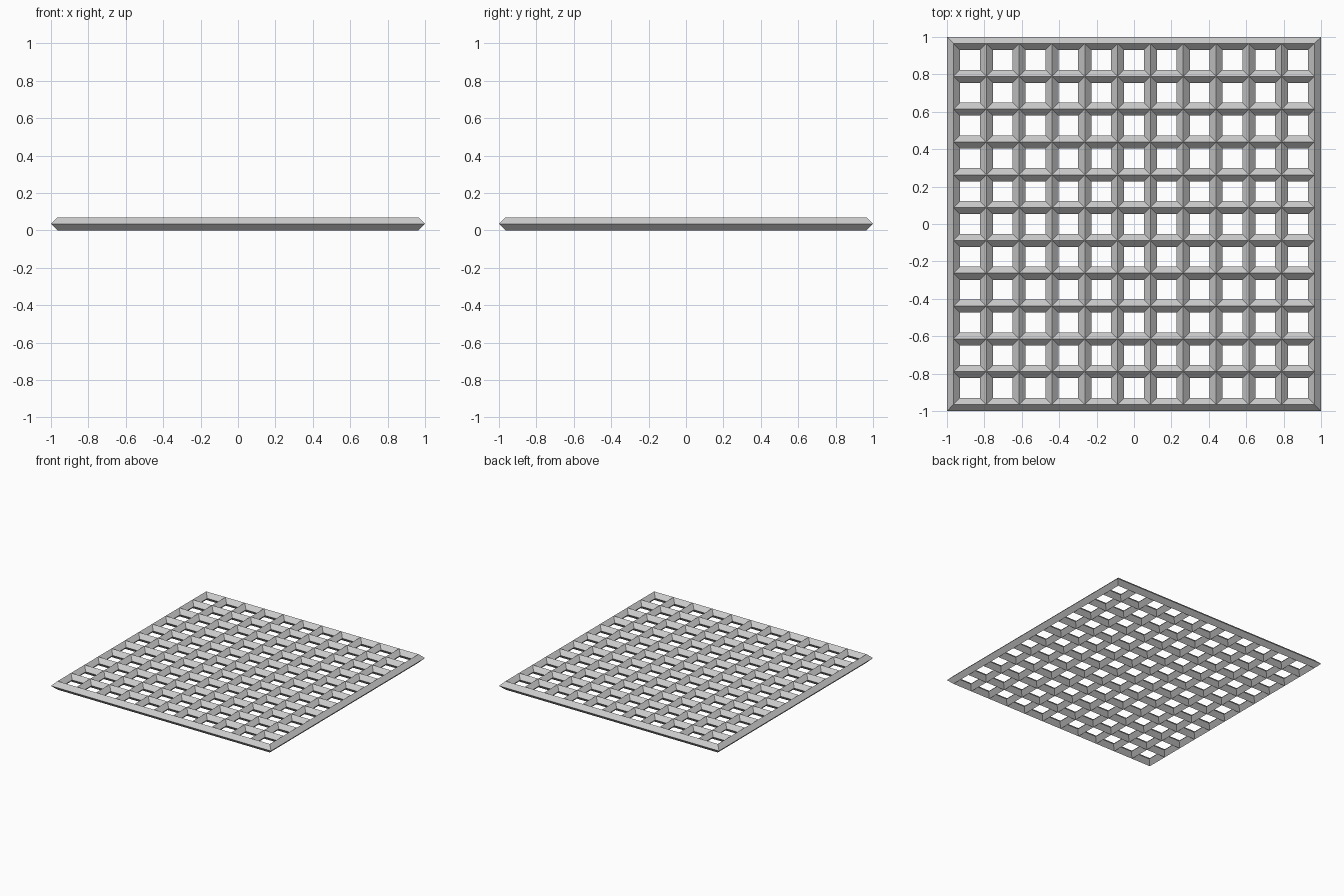
import bpy, bmesh
from mathutils import Matrix

if "Cube" in bpy.data.objects:
    bpy.data.objects.remove(bpy.data.objects["Cube"])

CELLS = 11        # openings per side
R = 0.035         # half width and half height of each diamond-section bar
CREST = 1.0 - R   # position of the outermost bar centre line

bm = bmesh.new()

# Crest lines of the bars: a grid on the top level
bmesh.ops.create_grid(bm, x_segments=CELLS, y_segments=CELLS, size=CREST,
                      matrix=Matrix.Translation((0, 0, R)))
cells = bm.faces[:]

# Outer slope: extrude the border outwards and down to mid height
border = [e for e in bm.edges if e.is_boundary]
skirt = bmesh.ops.extrude_edge_only(bm, edges=border)["geom"]
for v in (g for g in skirt if isinstance(g, bmesh.types.BMVert)):
    v.co = (v.co.x / CREST, v.co.y / CREST, 0)

# Inner slopes: inset each cell, drop it to mid height and open it
bmesh.ops.inset_individual(bm, faces=cells, thickness=R, use_even_offset=True)
for v in {v for f in cells for v in f.verts}:
    v.co.z = 0
bmesh.ops.delete(bm, geom=cells, context='FACES')

# Lower half mirrored from the upper half
bmesh.ops.mirror(bm, geom=bm.verts[:] + bm.edges[:] + bm.faces[:],
                 matrix=Matrix.Identity(4), axis='Z', merge_dist=0.0001)
bmesh.ops.remove_doubles(bm, verts=bm.verts[:], dist=0.0001)
bmesh.ops.recalc_face_normals(bm, faces=bm.faces[:])

mesh = bpy.data.meshes.new("lattice_panel")
bm.to_mesh(mesh)
bm.free()
panel = bpy.data.objects.new("lattice_panel", mesh)
panel.location.z = R
bpy.context.collection.objects.link(panel)
